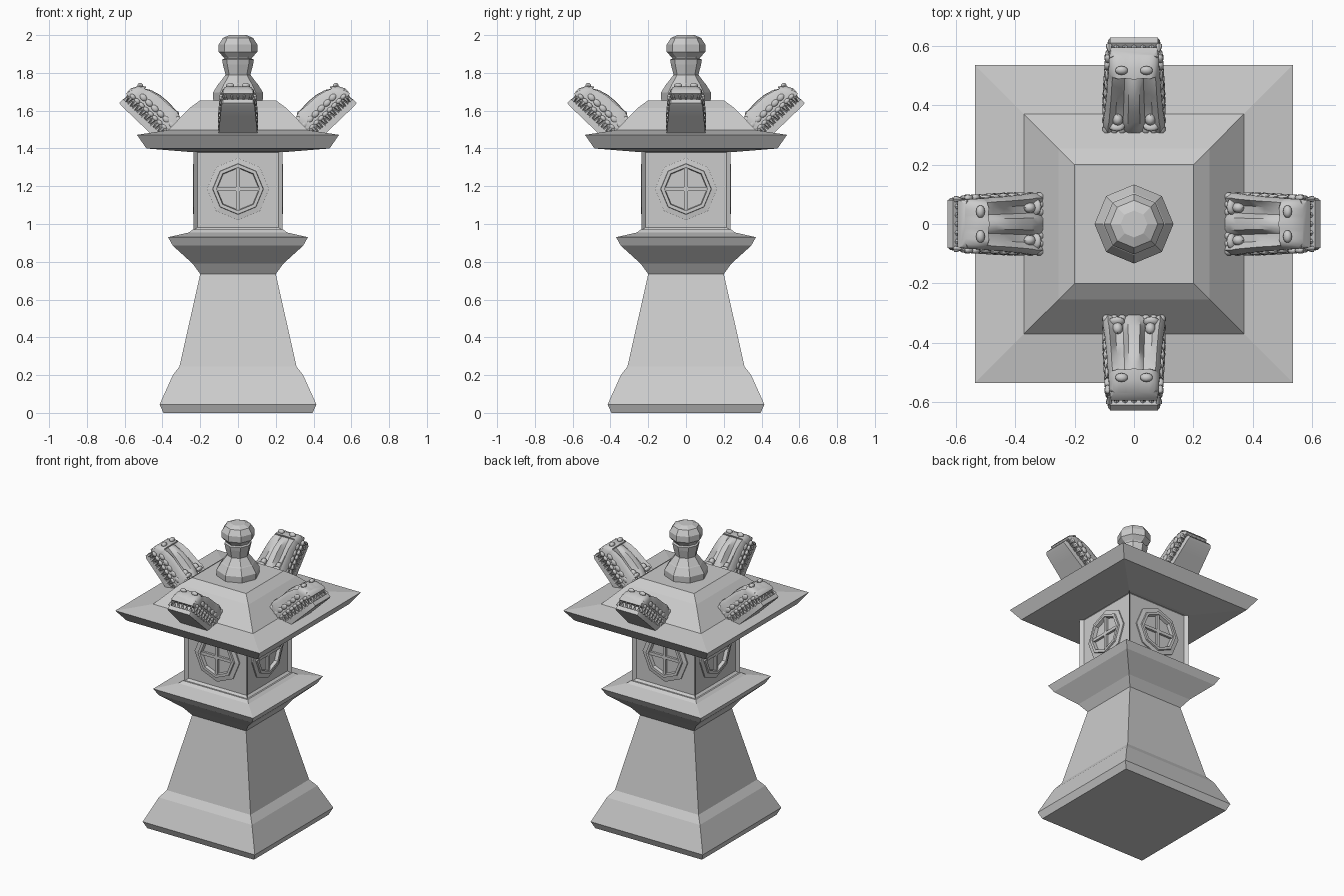
import bpy, bmesh
from math import sin, cos, pi, radians, sqrt
from mathutils import Vector, Matrix

if "Cube" in bpy.data.objects:
    bpy.data.objects.remove(bpy.data.objects["Cube"])


def finish(name, bm, matrix=None, smooth=None):
    bmesh.ops.recalc_face_normals(bm, faces=bm.faces)
    me = bpy.data.meshes.new(name)
    bm.to_mesh(me)
    bm.free()
    return place(name, me, matrix, smooth)


def place(name, me, matrix=None, smooth=None):
    ob = bpy.data.objects.new(name, me)
    bpy.context.collection.objects.link(ob)
    if matrix:
        ob.matrix_world = matrix
    if smooth:
        bpy.context.view_layer.objects.active = ob
        ob.select_set(True)
        bpy.ops.object.shade_smooth_by_angle(angle=radians(smooth))
        ob.select_set(False)
    return ob


def loft(bm, rings, caps=True, closed=False):
    rows = [[bm.verts.new(p) for p in r] for r in rings]
    n = len(rows[0])
    pairs = list(zip(rows, rows[1:])) + ([(rows[-1], rows[0])] if closed else [])
    for a, b in pairs:
        for i in range(n):
            j = (i + 1) % n
            bm.faces.new((a[i], a[j], b[j], b[i]))
    if caps and not closed:
        bm.faces.new(rows[0])
        bm.faces.new(rows[-1])


def ring(r, z, n, start):
    return [(r * cos(start + 2 * pi * i / n), r * sin(start + 2 * pi * i / n), z) for i in range(n)]


def square_stack(name, profile):
    bm = bmesh.new()
    loft(bm, [ring(h * sqrt(2), z, 4, pi / 4) for h, z in profile])
    return finish(name, bm)


def box(bm, size, loc):
    bmesh.ops.create_cube(bm, size=1, matrix=Matrix.Translation(loc) @ Matrix.Diagonal((*size, 1)))


def frame(x, y, z, origin):
    m = Matrix((x, y, z)).transposed().to_4x4()
    m.translation = origin
    return m


# Square pedestal, platform and roof
square_stack("pedestal", [(.395, 0), (.415, .045), (.345, .2), (.31, .245), (.20, .735)])
square_stack("platform", [(.20, .735), (.24, .79), (.345, .885), (.37, .93), (.26, .955), (.24, .97)])
square_stack("roof", [(.24, 1.38), (.485, 1.40), (.535, 1.472), (.37, 1.497), (.255, 1.615), (.20, 1.655)])

# Lantern chamber with a sunken panel on each side
bm = bmesh.new()
box(bm, (.47, .47, .43), (0, 0, 1.18))
sides = [f for f in bm.faces if abs(f.normal.z) < .5]
bmesh.ops.inset_individual(bm, faces=sides, thickness=.025, depth=-.02)
finish("lantern_chamber", bm)

# Octagonal finial
bm = bmesh.new()
loft(bm, [ring(r, z, 8, 0) for r, z in
          [(.13, 1.64), (.133, 1.695), (.105, 1.74), (.10, 1.745), (.066, 1.79), (.08, 1.845),
           (.084, 1.87), (.072, 1.875), (.078, 1.885), (.102, 1.91), (.102, 1.95), (.08, 1.985), (.045, 2.0)]])
finish("finial", bm)

# Window: octagonal stepped ring and crossed bars
bm = bmesh.new()
loft(bm, [ring(r, z, 8, 0) for r, z in
          [(.165, -.005), (.165, .008), (.135, .012), (.133, .022), (.115, .022), (.11, -.005)]], closed=True)
box(bm, (.226, .02, .02), (0, 0, .005))
box(bm, (.02, .226, .02), (0, 0, .005))
window = finish("window_0", bm, Matrix()).data

# Animal head, built lying along +y (snout) with z up and x across
bm = bmesh.new()


def mirrored(half):
    return half + [(-x, y, z) for x, y, z in reversed(half) if x > 1e-6]


def skull_section(y, w, ridge, valley, side):
    return mirrored([(0, y, ridge), (.2 * w, y, ridge - .003), (.36 * w, y, valley),
                     (.62 * w, y, valley + .003), (.84 * w, y, side), (w, y, side - .022), (w * .97, y, .062)])


# Upper jaw: brow, nose ridge with hollow cheeks, then blunt snout
loft(bm, [skull_section(*s) for s in
          [(-.13, .105, .150, .142, .148), (-.07, .105, .168, .156, .168), (-.03, .105, .182, .158, .182),
           (0, .100, .184, .150, .178), (.05, .096, .186, .146, .176), (.10, .092, .182, .148, .174),
           (.15, .089, .168, .148, .162), (.175, .086, .152, .146, .150), (.18, .086, .164, .158, .152),
           (.21, .084, .140, .136, .130), (.231, .080, .100, .098, .096)]])


# Lower jaw slab and mouth filler
def slab(rows):
    loft(bm, [[(-w, y, a), (w, y, a), (w, y, b), (-w, y, b)] for y, w, a, b in rows])


slab([(-.12, .100, .0, .04), (.0, .102, .0, .036), (.12, .094, .0, .034), (.205, .088, .0, .034), (.222, .08, .004, .03)])
slab([(-.12, .092, .02, .08), (.1, .082, .02, .08), (.195, .07, .02, .08)])


def ball(loc, size):
    bmesh.ops.create_uvsphere(bm, u_segments=10, v_segments=6, radius=1,
                              matrix=Matrix.Translation(loc) @ Matrix.Diagonal((*size, 1)))


def tooth(x, y, z, h, r=.012):
    m = Matrix.Translation((x, y, z + h / 2))
    if h < 0:
        m = m @ Matrix.Rotation(pi, 4, 'X')
    bmesh.ops.create_cone(bm, cap_ends=True, segments=6, radius1=r, radius2=.003, depth=abs(h), matrix=m)


for s in (-1, 1):
    # Eyes, lids and nostrils
    ball((s * .055, -.012, .158), (.018, .022, .02))
    ball((s * .058, -.036, .166), (.028, .014, .02))
    ball((s * .042, .205, .146), (.022, .016, .014))
    # Side teeth, lip folds and cheek ridges
    for i in range(9):
        y = -.07 + i * .033
        w = .096 - .04 * max(y, 0)
        tooth(s * w, y, .066, -.032)
        tooth(s * (w - .004), y + .016, .03, .03)
        ball((s * w, y, .076), (.011, .018, .012))
    for i in range(6):
        y = -.06 + i * .042
        w = .098 - .055 * max(y, 0)
        ball((s * w, y, .112), (.009, .022, .016))
# Front teeth
for i in range(5):
    x = (i - 2) * .033
    tooth(x, .215, .10, -.055, .015)
    tooth(x * .9, .205, .026, .03)
# Scalloped mane along the back of the head
for i in range(8):
    ball(((i - 3.5) * .0265, -.066, .152), (.0145, .026, .018))
head = finish("roof_head_0", bm, Matrix(), 40).data

# Place windows and heads on all four sides
up = Vector((0, 0, 1))
for k in range(4):
    a = k * pi / 2
    out = Vector((cos(a), sin(a), 0))
    wm = frame(up.cross(out), up, out, out * .215 + up * 1.185)
    long = (out * .72 + up * .69).normalized()
    lift = (out * -.69 + up * .72).normalized()
    hm = frame(long.cross(lift), long, lift, out * .47 + up * 1.485)
    if k == 0:
        bpy.data.objects["window_0"].matrix_world = wm
        bpy.data.objects["roof_head_0"].matrix_world = hm
    else:
        place(f"window_{k}", window, wm)
        place(f"roof_head_{k}", head, hm)
